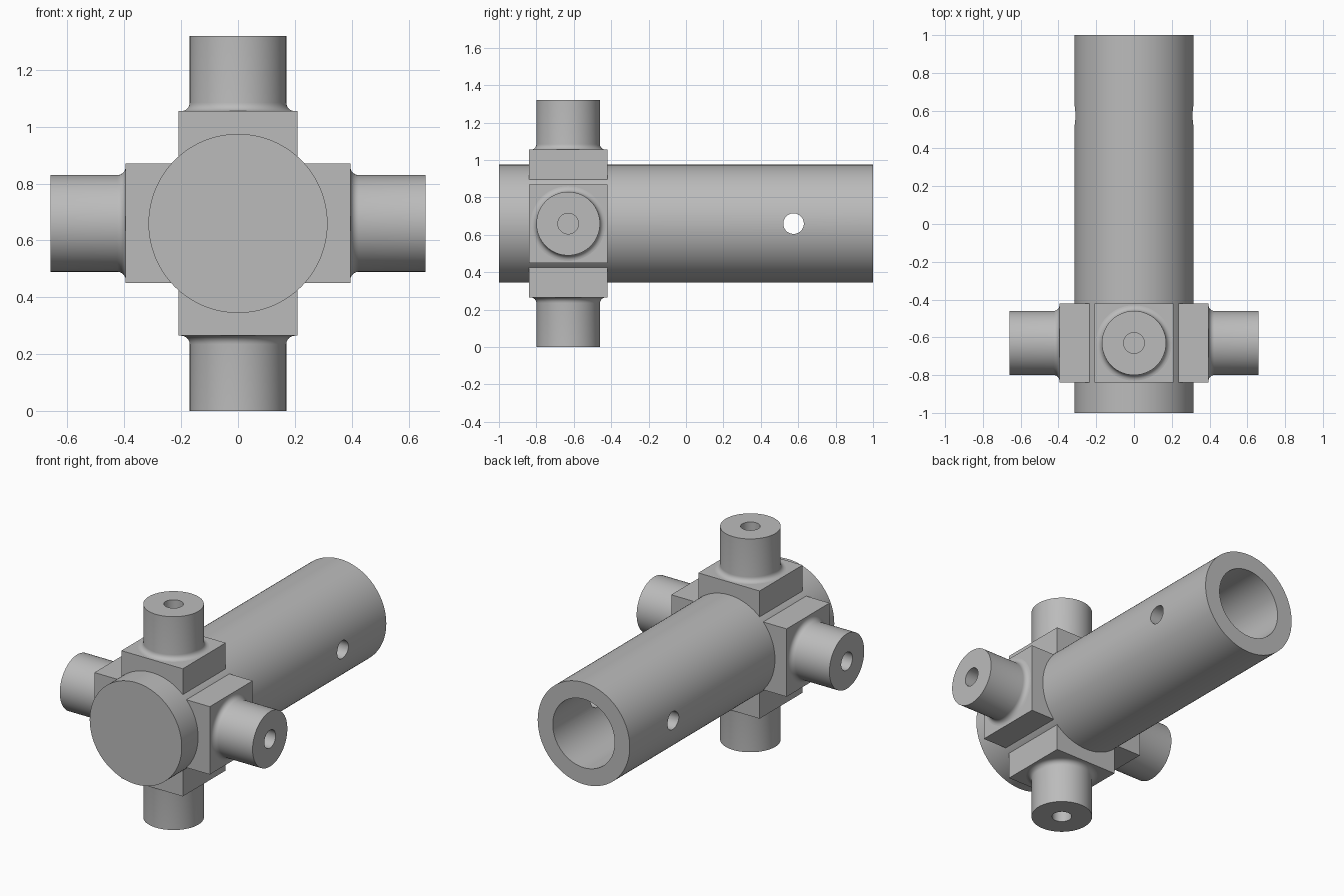
import bpy, bmesh
from math import radians, sin, cos, pi
from mathutils import Matrix, Vector

old = bpy.data.objects.get("Cube")
if old:
    bpy.data.objects.remove(old, do_unlink=True)

AXIS_Z = 0.66            # height of the tube axis
HUB = Vector((0, -0.63, AXIS_Z))
HOLE_R = 0.055

steel = bpy.data.materials.new("grey steel")
steel.use_nodes = True
steel.diffuse_color = (0.5, 0.5, 0.5, 1)
steel.node_tree.nodes["Principled BSDF"].inputs["Base Color"].default_value = (0.5, 0.5, 0.5, 1)


def finish(name, bm, matrix):
    """Turn a bmesh into a grey object placed by matrix."""
    bmesh.ops.recalc_face_normals(bm, faces=bm.faces)
    mesh = bpy.data.meshes.new(name)
    bm.to_mesh(mesh)
    bm.free()
    mesh.transform(matrix)
    mesh.materials.append(steel)
    obj = bpy.data.objects.new(name, mesh)
    bpy.context.collection.objects.link(obj)
    return obj


def lathe(name, profile, matrix, steps=96):
    """Spin a (radius, height) profile about local z."""
    bm = bmesh.new()
    verts = [bm.verts.new((r, 0, h)) for r, h in profile]
    edges = [bm.edges.new(pair) for pair in zip(verts, verts[1:])]
    bmesh.ops.spin(bm, geom=verts + edges, cent=(0, 0, 0), axis=(0, 0, 1),
                   angle=2 * pi, steps=steps)
    bmesh.ops.remove_doubles(bm, verts=bm.verts, dist=1e-4)
    return finish(name, bm, matrix)


def smooth(obj):
    bpy.ops.object.select_all(action="DESELECT")
    obj.select_set(True)
    bpy.context.view_layer.objects.active = obj
    bpy.ops.object.shade_smooth_by_angle(angle=radians(30))


def facing(direction, origin):
    return Matrix.Translation(origin) @ Vector(direction).to_track_quat("Z", "Y").to_matrix().to_4x4()


# Main tube: closed at the front, bored from the back
tube = lathe("main_tube",
             [(0, -1), (0.315, -1), (0.315, 1), (0.212, 1), (0.212, -0.38), (0, -0.38)],
             facing((0, 1, 0), (0, 0, AXIS_Z)), steps=128)

# Cross pin hole near the open end
cutter = lathe("pin_hole_cutter", [(0, -0.5), (HOLE_R, -0.5), (HOLE_R, 0.5), (0, 0.5)],
               facing((1, 0, 0), (0, 0.575, AXIS_Z)), steps=48)
cutter.hide_render = True
cut = tube.modifiers.new("pin_hole", "BOOLEAN")
cut.operation = "DIFFERENCE"
cut.solver = "EXACT"
cut.object = cutter
bpy.context.view_layer.objects.active = tube
bpy.ops.object.modifier_apply(modifier=cut.name)
bpy.data.objects.remove(cutter, do_unlink=True)
smooth(tube)

# Four square bosses with filleted, drilled pegs
PEG_R, FILLET, FACE, TIP = 0.17, 0.03, 0.395, 0.66
fillet = [(PEG_R + FILLET * (1 - sin(a)), FACE + FILLET * (1 - cos(a)))
          for a in (i * pi / 12 for i in range(7))]
peg_profile = [(0, FACE - 0.02), (PEG_R + FILLET, FACE - 0.02)] + fillet + [
    (PEG_R, TIP), (HOLE_R, TIP), (HOLE_R, FACE + 0.01), (0, FACE + 0.01)]

for side, direction in {"left": (1, 0, 0), "right": (-1, 0, 0),
                        "top": (0, 0, 1), "bottom": (0, 0, -1)}.items():
    place = facing(direction, HUB)
    bm = bmesh.new()
    bmesh.ops.create_cube(bm, size=1, matrix=Matrix.Translation((0, 0, (FACE + 0.22) / 2))
                          @ Matrix.Diagonal((0.42, 0.42, FACE - 0.22, 1)))
    finish(side + "_boss", bm, place)
    smooth(lathe(side + "_peg", peg_profile, place))
